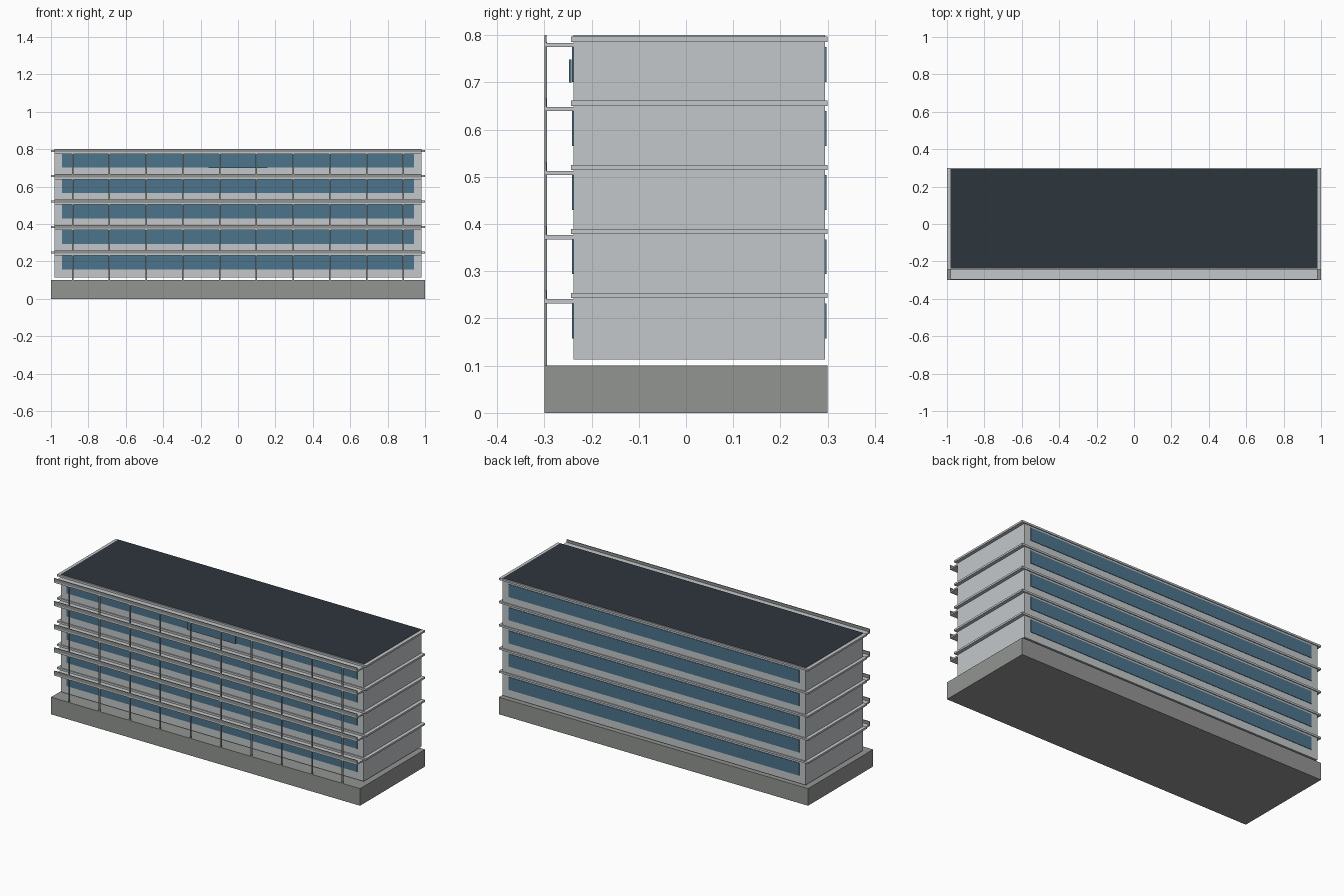
import bpy
import bmesh

if "Cube" in bpy.data.objects:
    bpy.data.objects.remove(bpy.data.objects["Cube"])


def material(name, rgb):
    m = bpy.data.materials.new(name)
    m.diffuse_color = (*rgb, 1.0)
    m.use_nodes = True
    m.node_tree.nodes["Principled BSDF"].inputs["Base Color"].default_value = m.diffuse_color
    return m


WALL = material("pale grey wall", (0.55, 0.575, 0.59))
BASE = material("mid grey concrete", (0.29, 0.30, 0.29))
GLASS = material("blue glass", (0.073, 0.174, 0.262))
ROOF = material("dark roofing", (0.027, 0.037, 0.045))


def box(name, x, y, z, mat):
    """Box from (min, max) pairs on each axis."""
    bm = bmesh.new()
    bmesh.ops.create_cube(bm, size=1.0)
    for v in bm.verts:
        v.co = [r[0] if c < 0 else r[1] for c, r in zip(v.co, (x, y, z))]
    me = bpy.data.meshes.new(name)
    bm.to_mesh(me)
    bm.free()
    me.materials.append(mat)
    ob = bpy.data.objects.new(name, me)
    bpy.context.collection.objects.link(ob)
    return ob


FRONT, BACK = -0.238, 0.294
FLOOR = 0.1357

# Plinth and main block, with a dark roof face
box("plinth", (-1, 1), (-0.3, 0.3), (0, 0.1), BASE)
block = box("main_block", (-0.98, 0.98), (FRONT, BACK), (0.113, 0.8), WALL)
block.data.materials.append(ROOF)
for f in block.data.polygons:
    if f.normal.z > 0.5:
        f.material_index = 1

# Repeating storeys
for i in range(5):
    h = i * FLOOR
    n = i + 1
    box(f"floor_slab_{n}", (-1, 1), (-0.244, 0.3), (0.243 + h, 0.254 + h), WALL)
    box(f"balcony_{n}", (-0.98, 0.98), (-0.3, FRONT), (0.232 + h, 0.241 + h), WALL)
    box(f"balcony_rail_{n}", (-0.98, 0.98), (-0.3, -0.295),
        (0.241 + h, 0.259 + h if i < 4 else 0.8), BASE)
    box(f"front_window_{n}", (-0.94, 0.94), (FRONT - 0.003, FRONT + 0.001),
        (0.158 + h, 0.232 + h), GLASS)
    box(f"back_window_{n}", (-0.94, 0.94), (BACK - 0.001, BACK + 0.003),
        (0.158 + h, 0.232 + h), GLASS)

# Slim facade posts
for i in range(10):
    x = (i - 4.5) * 0.1965
    box(f"facade_post_{i + 1}", (x - 0.004, x + 0.004), (-0.2995, -0.294),
        (0.1, 0.785), BASE)

# Panel above the middle of the top storey
box("front_panel", (-0.157, 0.157), (-0.248, -0.243), (0.70, 0.748), GLASS)
